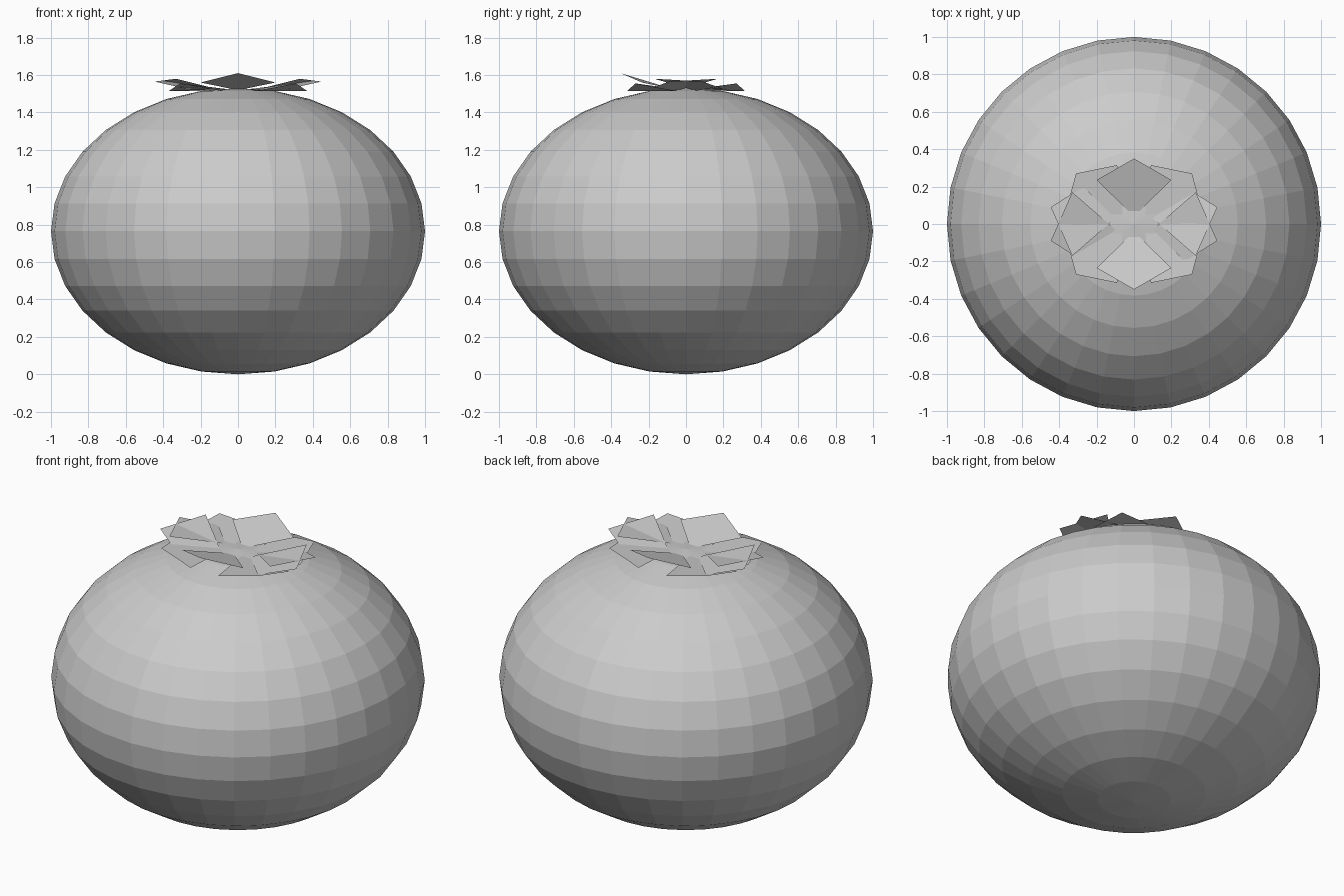
import bpy

if "Cube" in bpy.data.objects:
    bpy.data.objects.remove(bpy.data.objects["Cube"])

# Body: squashed low-poly sphere resting on the ground
H = 0.765
bpy.ops.mesh.primitive_uv_sphere_add(segments=32, ring_count=16, radius=1, location=(0, 0, H))
body = bpy.context.object
body.name = "fruit_body"
body.scale = (1, 1, H)
bpy.ops.object.transform_apply(location=True, rotation=False, scale=True)
bpy.ops.object.shade_flat()


def leaf(name, points, sx=1, sy=1):
    """One flat leaf, mirrored by the signs sx and sy."""
    pts = [(x * sx, y * sy, z) for x, y, z in points]
    if sx * sy < 0:
        pts.reverse()
    me = bpy.data.meshes.new(name)
    me.from_pydata(pts, [], [list(range(len(pts)))])
    ob = bpy.data.objects.new(name, me)
    bpy.context.collection.objects.link(ob)


# Leaf shapes around the crown (outer tip, side corners, narrow root)
middle = [(0, 0.35, 1.61), (-0.2, 0.235, 1.56), (-0.03, 0.07, 1.525),
          (0.03, 0.07, 1.525), (0.2, 0.235, 1.56)]
corner = [(0.31, 0.27, 1.555), (0.09, 0.315, 1.515), (0.06, 0.05, 1.525), (0.37, 0.05, 1.515)]
side = [(0.445, 0.09, 1.565), (0.27, 0.2, 1.525), (0.1, 0.03, 1.522), (0.33, -0.17, 1.58)]

for sy in (1, -1):
    leaf("middle_leaf", middle, 1, sy)
    for sx in (1, -1):
        leaf("corner_leaf", corner, sx, sy)
        leaf("side_leaf", side, sx, sy)
